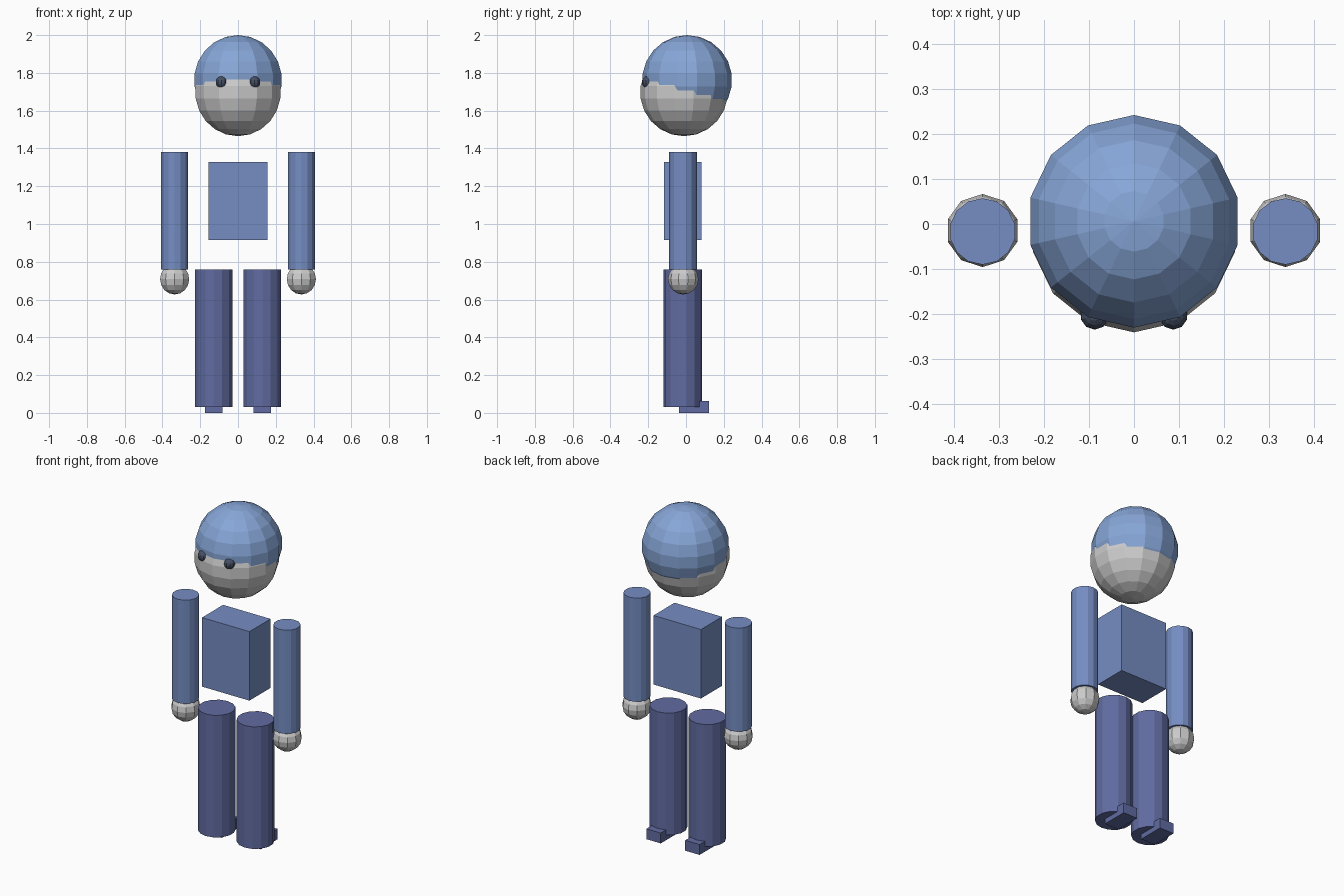
import bpy, bmesh, math
from mathutils import Matrix, Vector

if "Cube" in bpy.data.objects:
    bpy.data.objects.remove(bpy.data.objects["Cube"])


def material(name, rgb):
    m = bpy.data.materials.new(name)
    m.diffuse_color = (*rgb, 1)
    m.use_nodes = True
    m.node_tree.nodes["Principled BSDF"].inputs["Base Color"].default_value = m.diffuse_color
    return m


CAP = material("cap_blue", (0.24, 0.38, 0.68))
SHIRT = material("shirt_blue", (0.18, 0.27, 0.55))
TROUSERS = material("trouser_blue", (0.12, 0.15, 0.36))
DARK = material("eye_dark", (0.06, 0.08, 0.13))


def finish(name, bm, loc, mat):
    mesh = bpy.data.meshes.new(name)
    bm.to_mesh(mesh)
    bm.free()
    obj = bpy.data.objects.new(name, mesh)
    obj.location = loc
    bpy.context.collection.objects.link(obj)
    if mat:
        mesh.materials.append(mat)
    return obj


def face_y(bm):
    # turn the ring so that a corner points along y
    if max(v.co.x for v in bm.verts) > max(v.co.y for v in bm.verts) + 1e-4:
        bmesh.ops.rotate(bm, verts=bm.verts, matrix=Matrix.Rotation(math.pi / 2, 3, 'Z'))


def ball(name, loc, r, segments, rings, mat=None):
    bm = bmesh.new()
    bmesh.ops.create_uvsphere(bm, u_segments=segments, v_segments=rings, radius=r)
    face_y(bm)
    return finish(name, bm, loc, mat)


def tube(name, x, y, z0, z1, r, mat):
    bm = bmesh.new()
    bmesh.ops.create_cone(bm, cap_ends=True, segments=14, radius1=r, radius2=r, depth=z1 - z0)
    face_y(bm)
    return finish(name, bm, (x, y, (z0 + z1) / 2), mat)


def box(name, lo, hi, mat):
    lo, hi = Vector(lo), Vector(hi)
    bm = bmesh.new()
    bmesh.ops.create_cube(bm, size=1)
    bmesh.ops.scale(bm, vec=hi - lo, verts=bm.verts)
    return finish(name, bm, (lo + hi) / 2, mat)


# head with a cap sphere overlapping it, tilted back by its offset
ball("head", (0, -0.0105, 1.697), 0.232, 14, 11)
ball("cap", (0, 0.006, 1.762), 0.238, 14, 11, CAP)

# torso
box("torso", (-0.157, -0.116, 0.915), (0.157, 0.083, 1.328), SHIRT)

# paired parts
for s, side in ((-1, "right"), (1, "left")):
    ball(f"eye_{side}", (s * 0.087, -0.202, 1.75), 0.032, 10, 8, DARK)
    tube(f"arm_{side}", s * 0.3355, -0.0165, 0.76, 1.38, 0.0735, SHIRT)
    ball(f"hand_{side}", (s * 0.3355, -0.0145, 0.708), 0.081, 10, 8)
    tube(f"leg_{side}", s * 0.1285, -0.018, 0.03, 0.76, 0.102, TROUSERS)
    x = s * 0.1285
    box(f"foot_{side}", (x - 0.0475, -0.036, 0), (x + 0.0475, 0.123, 0.062), TROUSERS)
